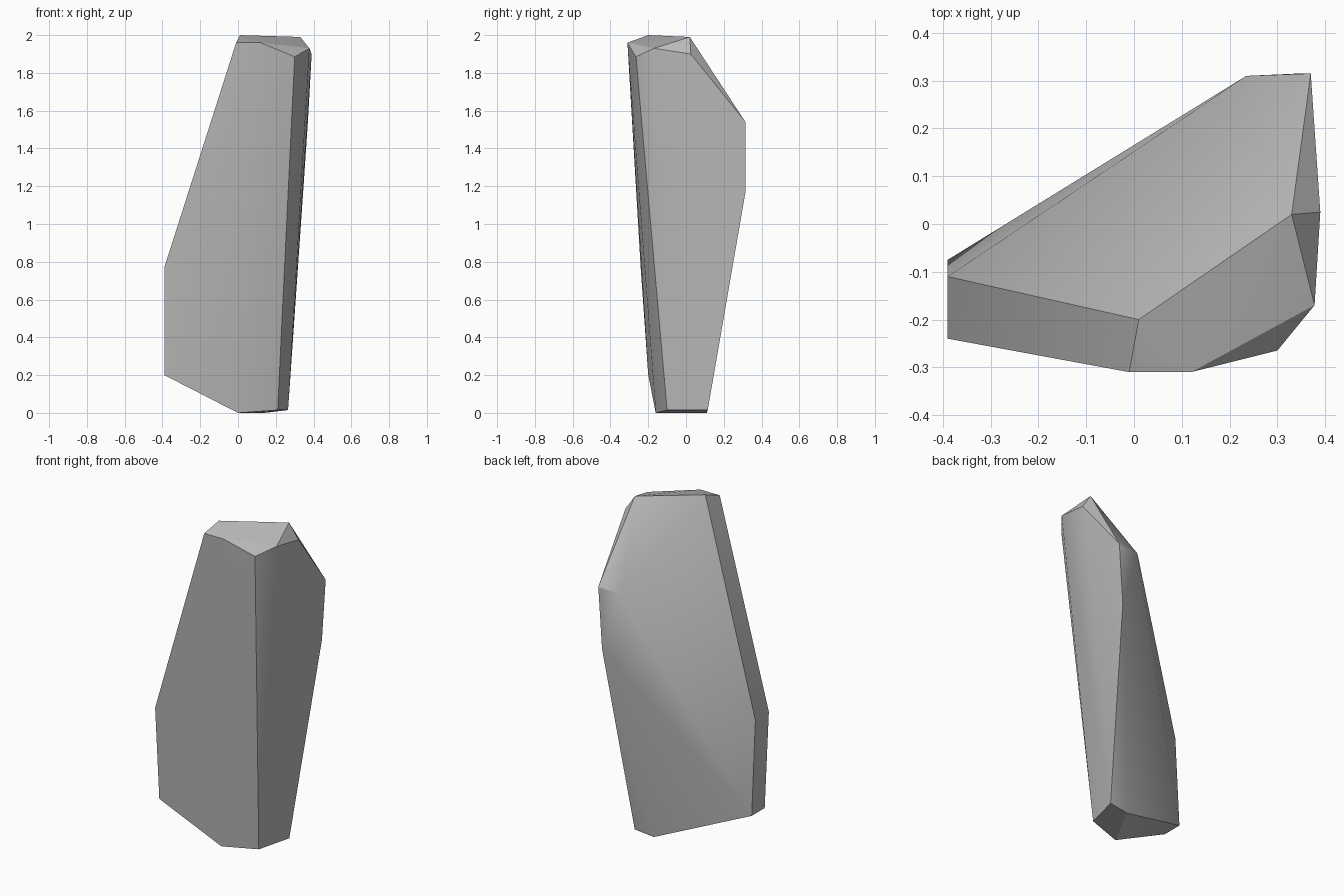
import bpy
import bmesh
import math

# Remove the default cube if present
cube = bpy.data.objects.get("Cube")
if cube:
    bpy.data.objects.remove(cube, do_unlink=True)


def make_material(name, colour):
    mat = bpy.data.materials.new(name)
    mat.use_nodes = True
    mat.diffuse_color = colour
    mat.node_tree.nodes["Principled BSDF"].inputs["Base Color"].default_value = colour
    return mat


def hull_object(name, groups, mat):
    """Wrap a convex stone skin around the corner points of every group."""
    bm = bmesh.new()
    for corners in groups:
        for corner in corners:
            bm.verts.new(corner)
    result = bmesh.ops.convex_hull(bm, input=bm.verts[:])
    spare = {g for g in result["geom_interior"] + result["geom_unused"]
             if isinstance(g, bmesh.types.BMVert)}
    bmesh.ops.delete(bm, geom=list(spare), context="VERTS")
    bmesh.ops.recalc_face_normals(bm, faces=bm.faces[:])
    mesh = bpy.data.meshes.new(name)
    bm.to_mesh(mesh)
    bm.free()
    mesh.materials.append(mat)
    obj = bpy.data.objects.new(name, mesh)
    bpy.context.collection.objects.link(obj)
    return obj


# Chipped summit: ridge first, then the rim around its front and left
summit = [(0.01, -0.2, 2), (0.33, 0.02, 1.99),
          (-0.01, -0.31, 1.96), (0.12, -0.31, 1.96),
          (0.3, -0.265, 1.885), (0.378, -0.17, 1.93), (0.39, 0.025, 1.9)]

# Back shoulder
shoulder = [(0.37, 0.315, 1.54), (0.235, 0.31, 1.53), (0.345, 0.315, 1.17)]

# Upright edge on the right side
flank = [(-0.39, -0.24, 0.77), (-0.39, -0.11, 0.77),
         (-0.39, -0.2, 0.2), (-0.39, -0.075, 0.2)]

# Narrow foot
foot = [(0, -0.16, 0), (0.21, -0.1, 0.015),
        (0.265, 0.115, 0.015), (0.14, 0.11, 0)]

stone_grey = make_material("stone grey", (0.5, 0.5, 0.5, 1))
rock = hull_object("standing_rock", [summit, shoulder, flank, foot], stone_grey)

# Soft shading on gentle bends, crisp edges on the chips
bpy.ops.object.select_all(action="DESELECT")
rock.select_set(True)
bpy.context.view_layer.objects.active = rock
bpy.ops.object.shade_smooth_by_angle(angle=math.radians(30))
